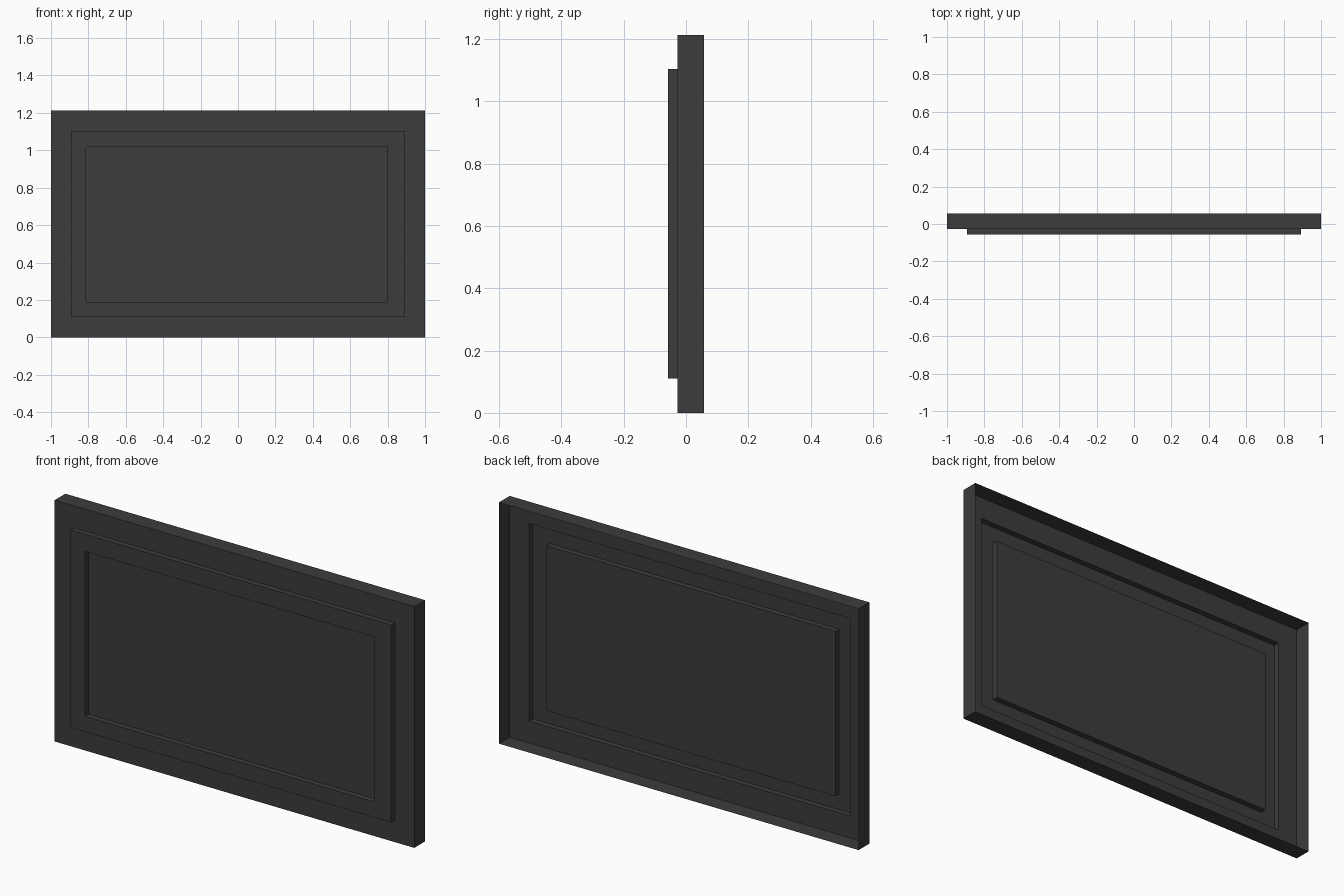
import bpy
import bmesh

if "Cube" in bpy.data.objects:
    bpy.data.objects.remove(bpy.data.objects["Cube"])

# Dark grey used on the whole panel
grey = bpy.data.materials.new("dark grey")
grey.diffuse_color = (0.045, 0.045, 0.045, 1)
grey.use_nodes = True
grey.node_tree.nodes["Principled BSDF"].inputs["Base Color"].default_value = grey.diffuse_color

BACK, FACE, RIDGE = 0.057, -0.028, -0.057

# Nested rectangles from the open back rim inwards: x0, x1, z0, z1, y
steps = [
    (-1.0, 1.0, 0.0, 1.213, BACK),          # open back rim
    (-1.0, 1.0, 0.0, 1.213, FACE),          # front outer edge
    (-0.892, 0.892, 0.11, 1.103, FACE),     # foot of raised moulding
    (-0.892, 0.892, 0.11, 1.103, RIDGE),    # top of raised moulding
    (-0.812, 0.798, 0.188, 1.017, RIDGE),   # inner edge of moulding
    (-0.812, 0.798, 0.188, 1.017, FACE),    # edge of centre panel
]

bm = bmesh.new()
loops = [[bm.verts.new((x, y, z)) for x, z in ((x0, z0), (x1, z0), (x1, z1), (x0, z1))]
         for x0, x1, z0, z1, y in steps]

# Walls and steps between neighbouring rectangles
for a, b in zip(loops, loops[1:]):
    for i in range(4):
        j = (i + 1) % 4
        bm.faces.new((a[i], a[j], b[j], b[i]))

# Centre panel closes the front; the back stays open and hollow
bm.faces.new(loops[-1])

mesh = bpy.data.meshes.new("framed_panel")
bm.to_mesh(mesh)
bm.free()
mesh.materials.append(grey)
panel = bpy.data.objects.new("framed_panel", mesh)
bpy.context.collection.objects.link(panel)
